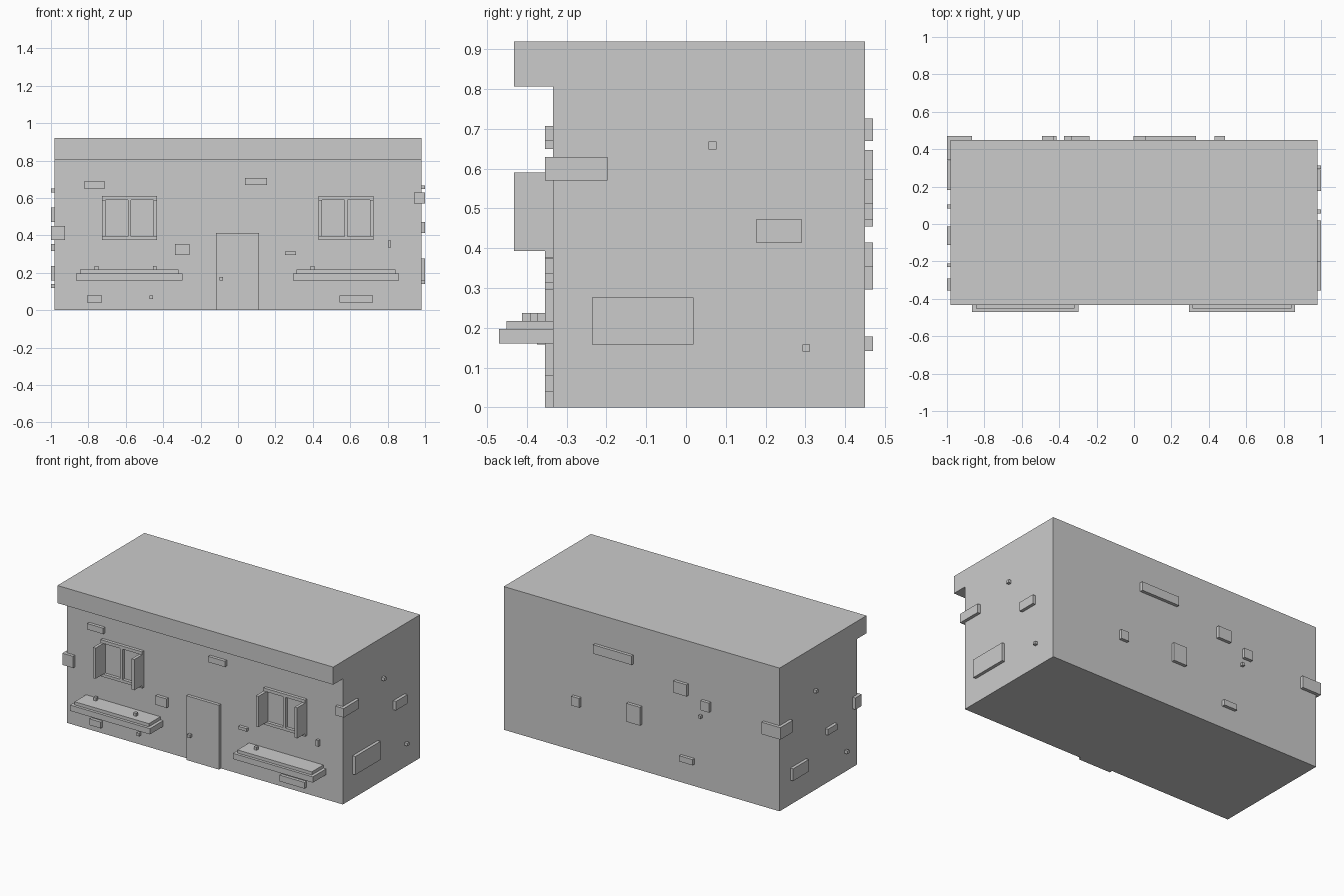
import bpy, bmesh

WALL, BACK, SIDE, RAISE = -0.335, 0.45, 0.98, 0.02


def box(name, x, y, z):
    """Axis-aligned box from (min, max) ranges."""
    bm = bmesh.new()
    bmesh.ops.create_cube(bm, size=1)
    for v in bm.verts:
        v.co = [r[0] if c < 0 else r[1] for c, r in zip(v.co, (x, y, z))]
    mesh = bpy.data.meshes.new(name)
    bm.to_mesh(mesh)
    bm.free()
    obj = bpy.data.objects.new(name, mesh)
    bpy.context.collection.objects.link(obj)
    return obj


# Building: side profile with roof overhang, extruded along x
bm = bmesh.new()
profile = [(WALL, 0), (BACK, 0), (BACK, 0.92), (-0.433, 0.92), (-0.433, 0.807), (WALL, 0.807)]
face = bm.faces.new([bm.verts.new((-SIDE, y, z)) for y, z in profile])
new = bmesh.ops.extrude_face_region(bm, geom=[face])["geom"]
bmesh.ops.translate(bm, vec=(2 * SIDE, 0, 0), verts=[g for g in new if isinstance(g, bmesh.types.BMVert)])
bmesh.ops.recalc_face_normals(bm, faces=bm.faces[:])
mesh = bpy.data.meshes.new("building")
bm.to_mesh(mesh)
bm.free()
bpy.context.collection.objects.link(bpy.data.objects.new("building", mesh))

# Door and knob
front = (WALL - RAISE, WALL)
box("door", (-0.118, 0.113), front, (0, 0.413))
box("door_knob", (-0.1, -0.08), (-0.375, -0.355), (0.158, 0.177))

# Windows with open shutters, and planters below
for side, cx in (("left", -0.581), ("right", 0.577)):
    for part, z in (("head", (0.59, 0.61)), ("sill", (0.375, 0.393))):
        box(f"{side}_window_{part}", (cx - 0.147, cx + 0.147), front, z)
    box(f"{side}_window_mullion", (cx - 0.008, cx + 0.008), front, (0.393, 0.59))
    for s in (-1, 1):
        a, b = sorted((cx + s * 0.128, cx + s * 0.147))
        box(f"{side}_shutter", (a, b), (-0.433, WALL), (0.393, 0.59))
    box(f"{side}_planter", (cx - 0.284, cx + 0.284), (-0.47, WALL), (0.16, 0.197))
    box(f"{side}_planter_soil", (cx - 0.264, cx + 0.264), (-0.452, WALL), (0.197, 0.217))

# Small plants on the soil
for x, y in ((-0.757, -0.363), (-0.445, -0.403), (0.398, -0.383)):
    box("plant", (x - 0.01, x + 0.01), (y - 0.01, y + 0.01), (0.217, 0.237))

# Raised bricks on the front: x range, z range
for x0, x1, z0, z1 in (
    (-0.823, -0.71, 0.65, 0.688), (0.037, 0.155, 0.67, 0.707),
    (-0.337, -0.259, 0.296, 0.354), (0.251, 0.31, 0.296, 0.315),
    (0.801, 0.818, 0.335, 0.374), (-0.807, -0.727, 0.04, 0.08),
    (-0.473, -0.455, 0.061, 0.08), (0.543, 0.721, 0.04, 0.08),
):
    box("front_brick", (x0, x1), front, (z0, z1))

# Raised bricks on the back
for x0, x1, z0, z1 in (
    (0.058, 0.332, 0.67, 0.727), (0.43, 0.487, 0.296, 0.355),
    (-0.002, 0.095, 0.296, 0.414), (-0.333, -0.238, 0.572, 0.647),
    (-0.375, -0.28, 0.141, 0.178), (-0.492, -0.431, 0.511, 0.572),
    (-0.433, -0.415, 0.455, 0.473),
):
    box("back_brick", (x0, x1), (BACK, BACK + RAISE), (z0, z1))

# Raised bricks on the left and right ends: y range, z range
for y0, y1, z0, z1 in (
    (0.083, 0.103, 0.63, 0.65), (-0.111, -0.014, 0.316, 0.355),
    (-0.23, -0.211, 0.12, 0.14), (0.182, 0.34, 0.158, 0.236),
):
    box("left_brick", (-1, -SIDE), (y0, y1), (z0, z1))
for y0, y1, z0, z1 in (
    (0.057, 0.077, 0.648, 0.668), (0.176, 0.292, 0.414, 0.472),
    (0.293, 0.312, 0.14, 0.158), (-0.237, 0.019, 0.158, 0.276),
):
    box("right_brick", (SIDE, 1), (y0, y1), (z0, z1))

# Corner bricks wrapping around the edges
box("front_left_corner_brick", (-1, -0.924), (-0.355, -0.291), (0.375, 0.45))
box("front_right_corner_brick", (0.94, 1), (-0.355, -0.198), (0.571, 0.629))
box("back_left_corner_brick", (-1, -0.865), (0.343, 0.47), (0.473, 0.55))
